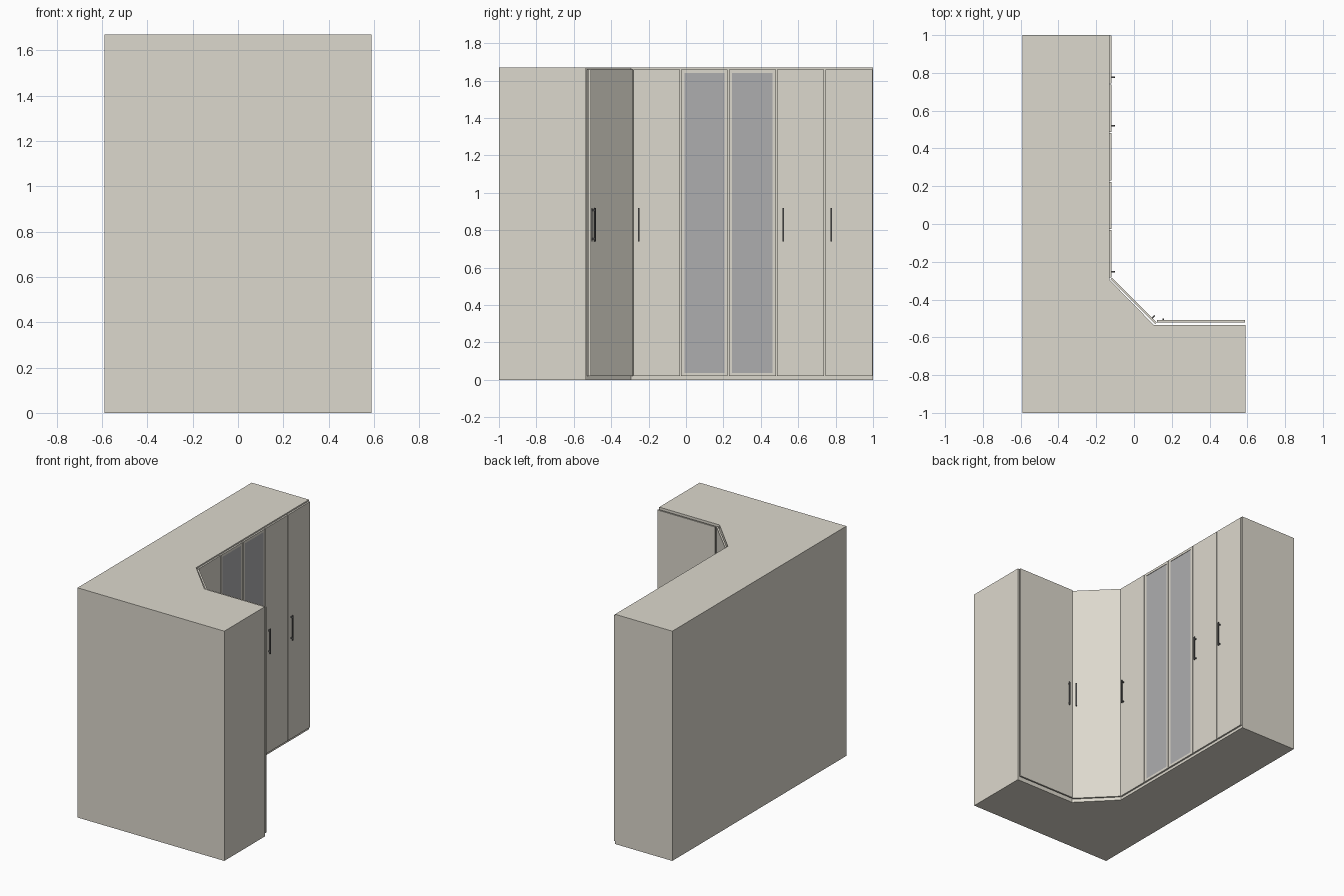
import bpy, bmesh
from math import pi
from mathutils import Matrix, Vector

if "Cube" in bpy.data.objects:
    bpy.data.objects.remove(bpy.data.objects["Cube"])


def material(name, rgb):
    m = bpy.data.materials.new(name)
    m.diffuse_color = (*rgb, 1)
    m.use_nodes = True
    m.node_tree.nodes["Principled BSDF"].inputs["Base Color"].default_value = m.diffuse_color
    return m


CREAM = material("cream_laminate", (0.72, 0.69, 0.61))
GLASS = material("grey_glass", (0.42, 0.42, 0.43))
METAL = material("dark_metal", (0.12, 0.12, 0.12))
Z0, Z1 = 0.02, 1.66      # door bottom and top
T = 0.012                # door thickness


def finish(name, bm, mat, matrix=Matrix()):
    bmesh.ops.recalc_face_normals(bm, faces=bm.faces)
    mesh = bpy.data.meshes.new(name)
    bm.to_mesh(mesh)
    bm.free()
    ob = bpy.data.objects.new(name, mesh)
    ob.matrix_world = matrix
    mesh.materials.append(mat)
    bpy.context.collection.objects.link(ob)
    return ob


def add_box(bm, lo, hi):
    lo, hi = Vector(lo), Vector(hi)
    size = Matrix.Diagonal((*(hi - lo), 1))
    bmesh.ops.create_cube(bm, size=1, matrix=Matrix.Translation((lo + hi) / 2) @ size)


def boxes(name, parts, mat, matrix):
    bm = bmesh.new()
    for lo, hi in parts:
        add_box(bm, lo, hi)
    return finish(name, bm, mat, matrix)


# Carcass: L-shaped plan with a chamfered inner corner
plan = [(-0.59, -1), (0.59, -1), (0.59, -0.535), (0.105, -0.535),
        (-0.13, -0.295), (-0.13, 1), (-0.59, 1)]
bm = bmesh.new()
base = bm.faces.new([bm.verts.new((x, y, 0)) for x, y in plan])
top = bmesh.ops.extrude_face_region(bm, geom=[base])
bmesh.ops.translate(bm, vec=(0, 0, 1.67),
                    verts=[v for v in top["geom"] if isinstance(v, bmesh.types.BMVert)])
finish("cabinet_body", bm, CREAM)


# Door frame of reference: local x along the door, local y outward
def place(x, y, angle):
    return Matrix.Translation((x, y, 0)) @ Matrix.Rotation(angle, 4, 'Z')


def door(name, matrix, width, glass=False, handle=None, reach=0.018):
    if glass:
        f = 0.018
        boxes(name + "_frame", [((0, 0, Z0), (f, T, Z1)),
                                ((width - f, 0, Z0), (width, T, Z1)),
                                ((f, 0, Z0), (width - f, T, Z0 + f)),
                                ((f, 0, Z1 - f), (width - f, T, Z1))], CREAM, matrix)
        boxes(name + "_glass", [((f, 0.002, Z0 + f), (width - f, T - 0.003, Z1 - f))],
              GLASS, matrix)
    else:
        boxes(name + "_panel", [((0, 0, Z0), (width, T, Z1))], CREAM, matrix)
    if handle is not None:
        a, b, e = handle - 0.004, handle + 0.004, T + reach
        boxes(name + "_handle", [((a, e - 0.007, 0.74), (b, e, 0.92)),
                                 ((a, T - 0.002, 0.75), (b, e - 0.005, 0.758)),
                                 ((a, T - 0.002, 0.902), (b, e - 0.005, 0.91))], METAL, matrix)


# Five doors along the long run (local x runs toward -y)
edges = [-0.285, -0.03, 0.226, 0.484, 0.742, 1.0]
handles = [-0.252, None, None, 0.52, 0.777]
for i, (a, b) in enumerate(zip(edges, edges[1:])):
    hy = handles[i]
    door(f"long_run_door_{i + 1}", place(-0.13, b - 0.003, -pi / 2), b - a - 0.006,
         glass=i in (1, 2), handle=None if hy is None else b - 0.003 - hy)

# Diagonal corner door
door("corner_door", place(-0.125, -0.292, -pi / 4), 0.335, handle=0.302)

# Short run door, standing slightly off the carcass
door("short_run_door", place(0.122, -0.521, 0), 0.465, handle=0.033, reach=0.01)
